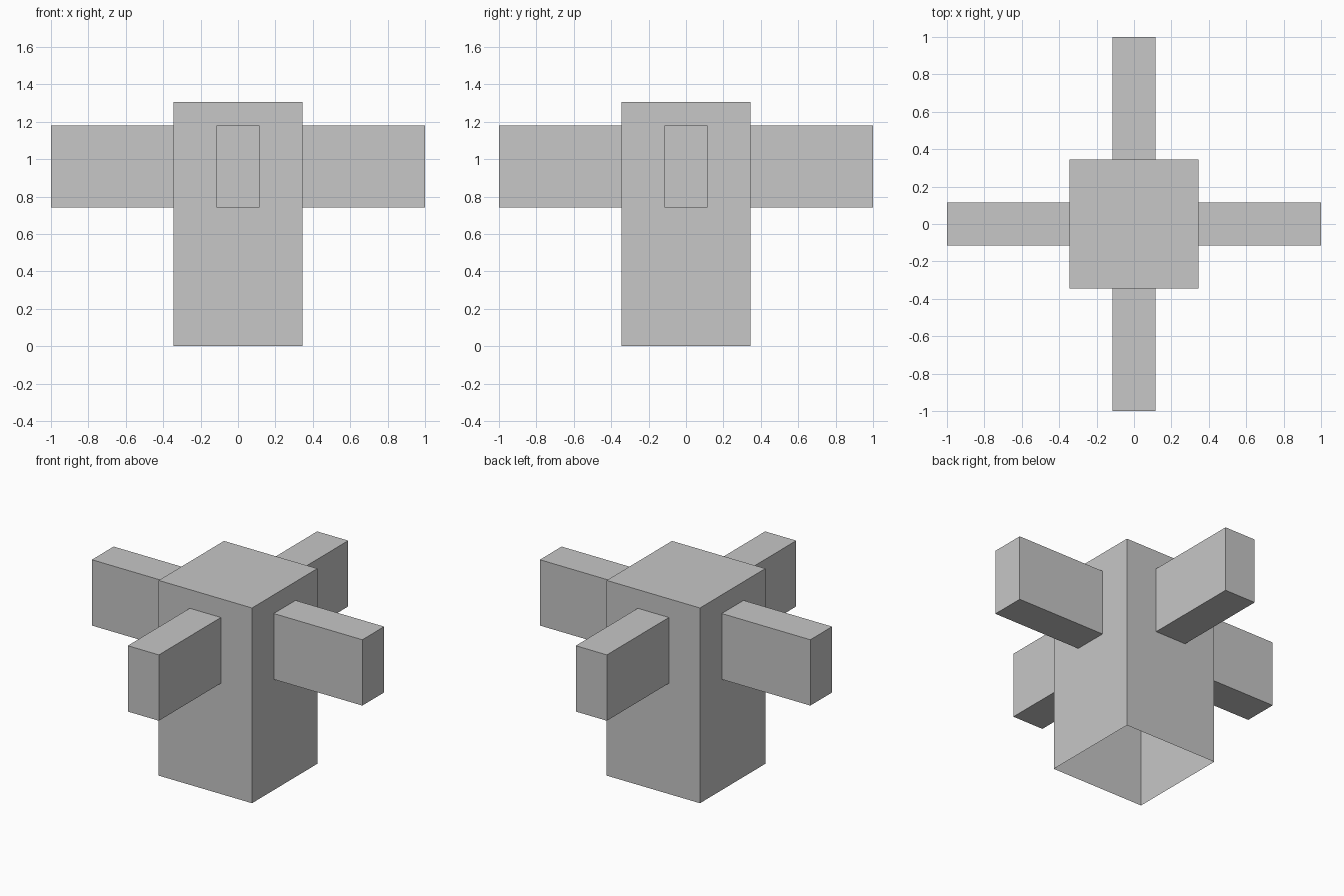
import bpy
import bmesh
from math import pi
from mathutils import Matrix, Vector

BODY_HALF, BODY_TOP = 0.345, 1.305
ARM_HALF, ARM_LOW, ARM_HIGH = 0.115, 0.74, 1.18

default_cube = bpy.data.objects.get("Cube")
if default_cube:
    bpy.data.objects.remove(default_cube, do_unlink=True)

grey = bpy.data.materials.new("plain grey")
grey.use_nodes = True
grey.diffuse_color = (0.57, 0.57, 0.57, 1)
grey.node_tree.nodes["Principled BSDF"].inputs["Base Color"].default_value = grey.diffuse_color


def open_box(name, low, high, open_side, turn=0):
    """Box between two corners, without the face that points to open_side."""
    low, high, open_side = Vector(low), Vector(high), Vector(open_side)
    bm = bmesh.new()
    fit = Matrix.Translation((low + high) / 2) @ Matrix.Diagonal((*(high - low), 1))
    bmesh.ops.create_cube(bm, size=1, matrix=fit)
    bm.normal_update()
    hidden = [f for f in bm.faces if f.normal.dot(open_side) > 0.9]
    bmesh.ops.delete(bm, geom=hidden, context="FACES")
    bm.transform(Matrix.Rotation(turn, 4, "Z"))
    mesh = bpy.data.meshes.new(name)
    bm.to_mesh(mesh)
    bm.free()
    mesh.materials.append(grey)
    bpy.context.collection.objects.link(bpy.data.objects.new(name, mesh))


# Hollow body, open underneath
open_box("body", (-BODY_HALF, -BODY_HALF, 0), (BODY_HALF, BODY_HALF, BODY_TOP), (0, 0, -1))

# Four arms, each open where it meets the body
for i, side in enumerate(("left", "back", "right", "front")):
    open_box(side + "_arm", (BODY_HALF, -ARM_HALF, ARM_LOW), (1, ARM_HALF, ARM_HIGH),
             (-1, 0, 0), i * pi / 2)
